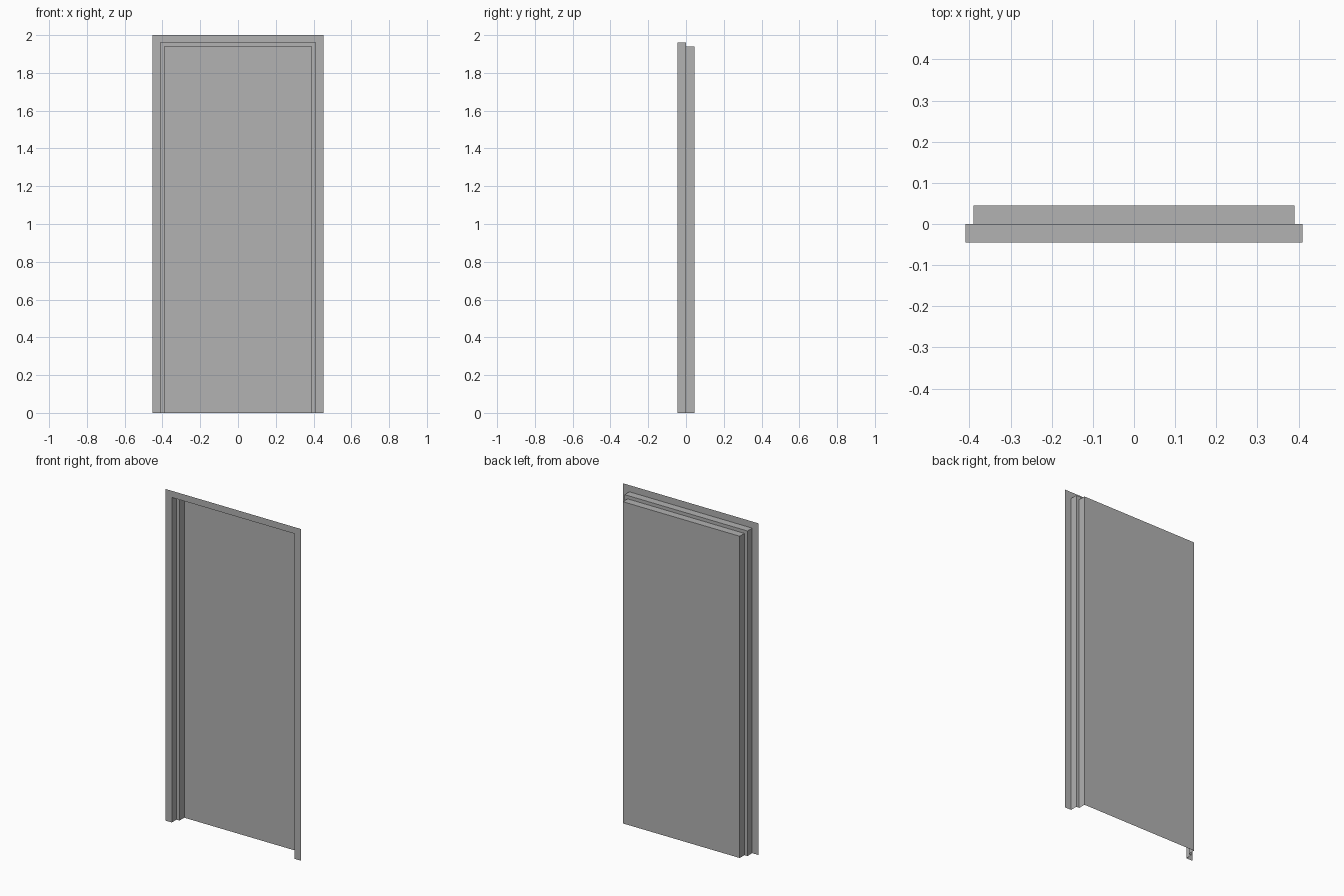
import bpy
import bmesh

cube = bpy.data.objects.get("Cube")
if cube:
    bpy.data.objects.remove(cube, do_unlink=True)

# One flat grey for the whole model
grey = bpy.data.materials.new("plain_grey")
grey.use_nodes = True
COLOUR = (0.445, 0.445, 0.445, 1)
grey.diffuse_color = COLOUR
grey.node_tree.nodes["Principled BSDF"].inputs["Base Color"].default_value = COLOUR


def arch(bm, half_width, height, y):
    """Four points of an upside-down U: up the right side, over, down the left."""
    return [bm.verts.new((x, y, z)) for x, z in
            ((-half_width, 0), (-half_width, height), (half_width, height), (half_width, 0))]


def finish(name, bm):
    mesh = bpy.data.meshes.new(name)
    bm.to_mesh(mesh)
    bm.free()
    mesh.materials.append(grey)
    obj = bpy.data.objects.new(name, mesh)
    bpy.context.collection.objects.link(obj)


def arch_strip(name, start, end):
    """Three-sided open strip joining two arches, facing forward and inward."""
    bm = bmesh.new()
    a, b = arch(bm, *start), arch(bm, *end)
    for i in range(3):
        bm.faces.new((a[i], a[i + 1], b[i + 1], b[i]))
    finish(name, bm)


# Arches from the front edge to the back: half width, height, y
outer = (0.453, 2.0, -0.045)
opening = (0.41, 1.96, -0.045)
rebate = (0.41, 1.96, 0.0)
stop = (0.39, 1.94, 0.0)
back = (0.39, 1.94, 0.045)

# Frame: face trim, front lining, door stop, rear lining
arch_strip("face_trim", outer, opening)
arch_strip("front_lining", opening, rebate)
arch_strip("door_stop", rebate, stop)
arch_strip("rear_lining", stop, back)

# Door leaf: a single sheet closing the back
bm = bmesh.new()
bm.faces.new(arch(bm, *back)[::-1])
finish("door_panel", bm)
